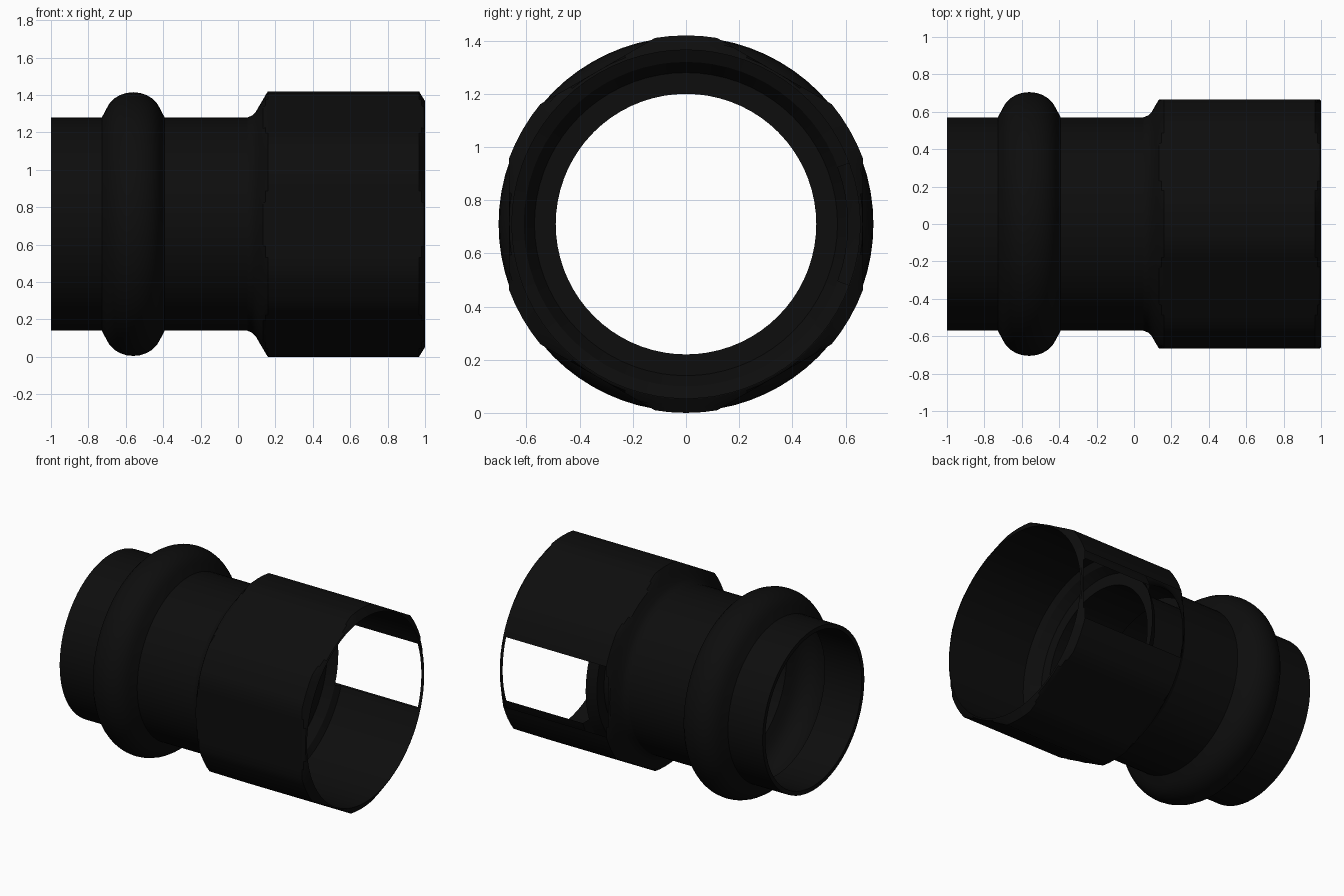
import bpy
import math

cube = bpy.data.objects.get("Cube")
if cube:
    bpy.data.objects.remove(cube, do_unlink=True)

AXIS_Z = 0.71      # height of the pipe axis
FLAT = 0.665       # distance from axis to each hexagon flat
CORNER = 0.71      # radius that rounds off the hexagon corners
HALF = math.degrees(math.acos(FLAT / CORNER))

black = bpy.data.materials.new("matte_black")
black.use_nodes = True
colour = (0.004, 0.004, 0.004, 1)
black.diffuse_color = colour
shader = next(n for n in black.node_tree.nodes if n.type == 'BSDF_PRINCIPLED')
shader.inputs["Base Color"].default_value = colour
shader.inputs["Roughness"].default_value = 0.6

# Steps around the axis: six sectors, with exact lines where flats meet corners
offsets = [-30, -25, -HALF, -15, -10, -5, 0, 5, 10, 15, HALF, 25]
steps = [(60 * k + o, o) for k in range(6) for o in offsets]


def lathe(name, profile, hexed=False, skip=None):
    """Turn (x, radius) points around the axis; hexed clips them to a hexagon."""
    verts, faces = [], []
    for x, r in profile:
        for angle, off in steps:
            rr = min(r, FLAT / math.cos(math.radians(off))) if hexed else r
            a = math.radians(angle)
            verts.append((x, rr * math.cos(a), AXIS_Z + rr * math.sin(a)))
    n = len(steps)
    for i in range(len(profile) - 1):
        for j in range(n):
            k = (j + 1) % n
            face = (i * n + j, i * n + k, (i + 1) * n + k, (i + 1) * n + j)
            if not (skip and skip([verts[v] for v in face])):
                faces.append(face)
    mesh = bpy.data.meshes.new(name)
    mesh.from_pydata(verts, [], faces)
    mesh.materials.append(black)
    obj = bpy.data.objects.new(name, mesh)
    bpy.context.collection.objects.link(obj)
    # drop points left loose by skipped faces
    bpy.ops.object.select_all(action='DESELECT')
    obj.select_set(True)
    bpy.context.view_layer.objects.active = obj
    bpy.ops.object.mode_set(mode='EDIT')
    bpy.ops.mesh.select_all(action='SELECT')
    bpy.ops.mesh.delete_loose()
    bpy.ops.object.mode_set(mode='OBJECT')
    bpy.ops.object.shade_smooth_by_angle(angle=math.radians(25))
    return obj


def bulge(height, base, half_width):
    """Rounded ring profile around the seal seat."""
    pts = [(-0.56 - half_width, base)]
    for d in range(20, 161, 14):
        a = math.radians(d)
        pts.append((-0.56 - half_width * 0.9 * math.cos(a),
                    height - 0.13 + 0.13 * math.sin(a)))
    return pts + [(-0.56 + half_width, base)]


# Pipe socket: bore, stop, inner seal groove, rim, then outer skin to the neck
socket = [(0.3, 0.49), (-0.1, 0.49), (-0.1, 0.54)]
socket += bulge(0.67, 0.54, 0.15)[::-1]
socket += [(-1, 0.54), (-1, 0.57)]
socket += bulge(0.705, 0.57, 0.168)
socket += [(0.05, 0.57)]
lathe("pipe_socket", socket)


# Hexagon end: flared neck, flats, chamfered rim, thin inner wall, inner shoulder
def open_side(points):
    """The back flat and the inner wall behind it are open."""
    outer = all(p[1] > FLAT - 0.0005 for p in points)
    edge = CORNER * math.sin(math.radians(HALF)) + 0.005
    inner = all(abs(p[2] - AXIS_Z) < edge and 0.64 > p[1] > 0.55
                or abs(p[2] - AXIS_Z) < edge and 0.6 < p[1] < 0.657
                for p in points) and min(p[0] for p in points) > 0.35 \
        and max(p[0] for p in points) < 0.99
    return outer or inner


hex_end = [(0.05, 0.57), (0.075, 0.58), (0.095, 0.6), (0.115, 0.635),
           (0.133, 0.665), (0.147, 0.69), (0.16, 0.71),
           (0.968, 0.71), (0.98, 0.69), (0.995, 0.666), (1, 0.658),
           (1, 0.655), (0.98, 0.655), (0.38, 0.655), (0.36, 0.61),
           (0.3, 0.57), (0.3, 0.49)]
lathe("hexagon_end", hex_end, hexed=True, skip=open_side)
